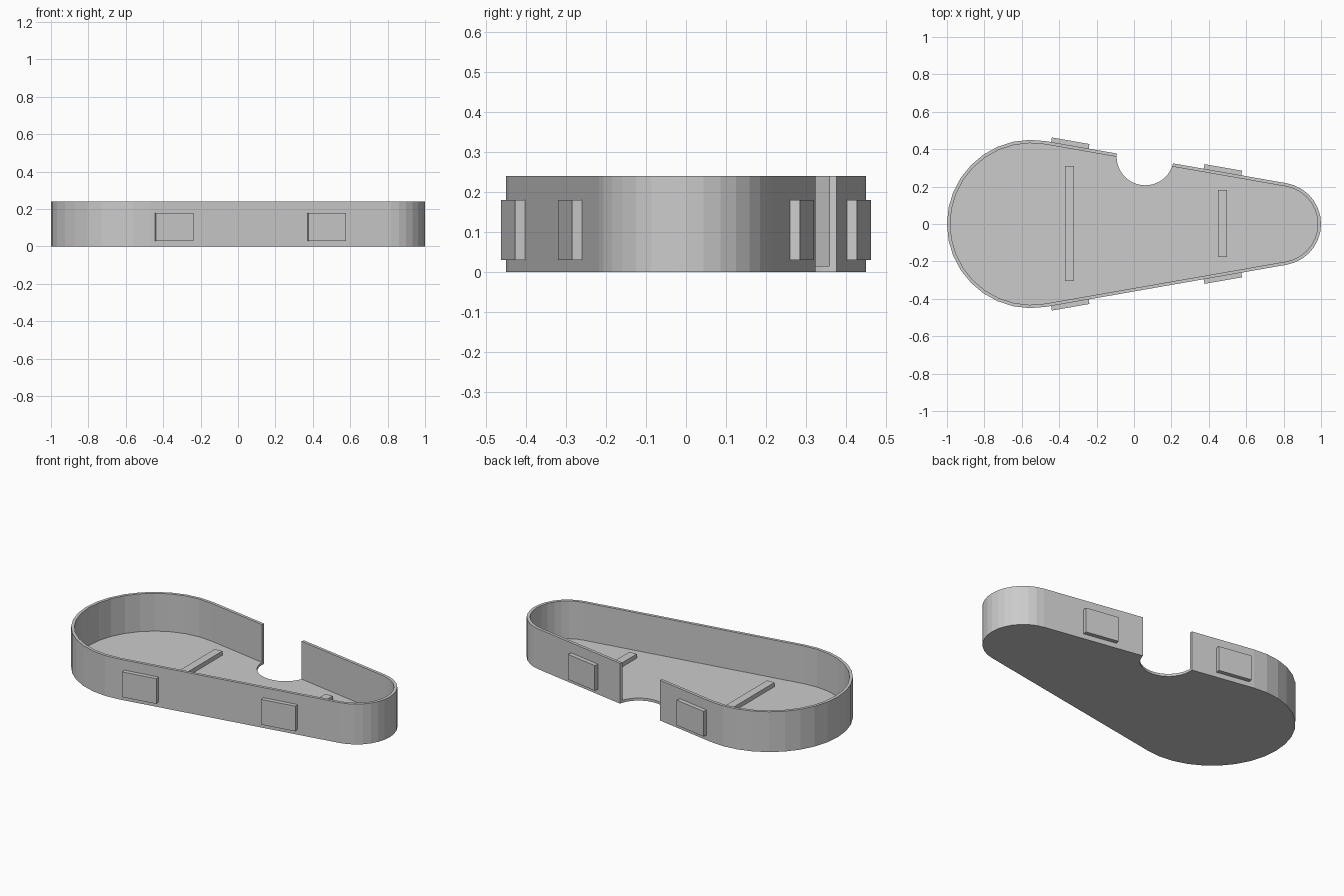
import bpy, bmesh
from math import asin, cos, sin, pi
from mathutils import Matrix, Vector

if "Cube" in bpy.data.objects:
    bpy.data.objects.remove(bpy.data.objects["Cube"])

HEIGHT, FLOOR, WALL = 0.24, 0.015, 0.0175
X1, R1 = -0.55, 0.45        # wide end circle
X2, R2 = 0.779, 0.221       # narrow end circle
TAPER = asin((R1 - R2) / (X2 - X1))


def make_object(name, bm):
    bmesh.ops.recalc_face_normals(bm, faces=bm.faces)
    mesh = bpy.data.meshes.new(name)
    bm.to_mesh(mesh)
    bm.free()
    obj = bpy.data.objects.new(name, mesh)
    bpy.context.collection.objects.link(obj)
    return obj


def prism(name, points, z0, z1):
    bm = bmesh.new()
    face = bm.faces.new([bm.verts.new((x, y, z0)) for x, y in points])
    top = bmesh.ops.extrude_face_region(bm, geom=[face], use_keep_orig=True)["geom"]
    moved = [v for v in top if isinstance(v, bmesh.types.BMVert)]
    bmesh.ops.translate(bm, vec=(0, 0, z1 - z0), verts=moved)
    return make_object(name, bm)


def arc(cx, cy, r, a0, a1, n):
    return [(cx + r * cos(a0 + (a1 - a0) * i / n),
             cy + r * sin(a0 + (a1 - a0) * i / n)) for i in range(n + 1)]


def teardrop(inset):
    a = pi / 2 - TAPER
    return (arc(X2, 0, R2 - inset, -a, a, 14)
            + arc(X1, 0, R1 - inset, a, 2 * pi - a, 18))


def box(name, size, matrix):
    bm = bmesh.new()
    bmesh.ops.create_cube(bm, size=1)
    bmesh.ops.scale(bm, vec=size, verts=bm.verts)
    bmesh.ops.transform(bm, matrix=matrix, verts=bm.verts)
    return make_object(name, bm)


def cut(target, cutter):
    mod = target.modifiers.new("cut", "BOOLEAN")
    mod.operation, mod.solver, mod.object = "DIFFERENCE", "EXACT", cutter
    bpy.context.view_layer.objects.active = target
    bpy.ops.object.modifier_apply(modifier=mod.name)
    bpy.data.objects.remove(cutter)


# Tray: tapered shell with a hollow and a round notch through the back wall
tray = prism("tray", teardrop(0), 0, HEIGHT)
cut(tray, prism("cavity_cutter", teardrop(WALL), FLOOR, HEIGHT + 0.1))
cut(tray, prism("notch_cutter", arc(0.06, 0.36, 0.153, 0, 2 * pi * 47 / 48, 47),
                -0.1, HEIGHT + 0.1))

# Low ribs across the floor
for name, x, length in (("wide_rib", -0.345, 0.615), ("narrow_rib", 0.472, 0.36)):
    box(name, (0.048, length, 0.03), Matrix.Translation((x, 0.003, FLOOR + 0.01)))

# Raised pads lying flat on the tapered side walls
PAD = 0.03
for name, x in (("wide_pad", -0.343), ("narrow_pad", 0.473)):
    wall_y = (R1 - (x - X1) * sin(TAPER)) / cos(TAPER)
    for side, label in ((1, "back"), (-1, "front")):
        normal = Vector((sin(TAPER), side * cos(TAPER), 0))
        pos = Vector((x, side * wall_y, 0.105)) + normal * (0.025 - PAD / 2)
        box(f"{label}_{name}", (0.204, PAD, 0.15),
            Matrix.Translation(pos) @ Matrix.Rotation(-side * TAPER, 4, "Z"))
